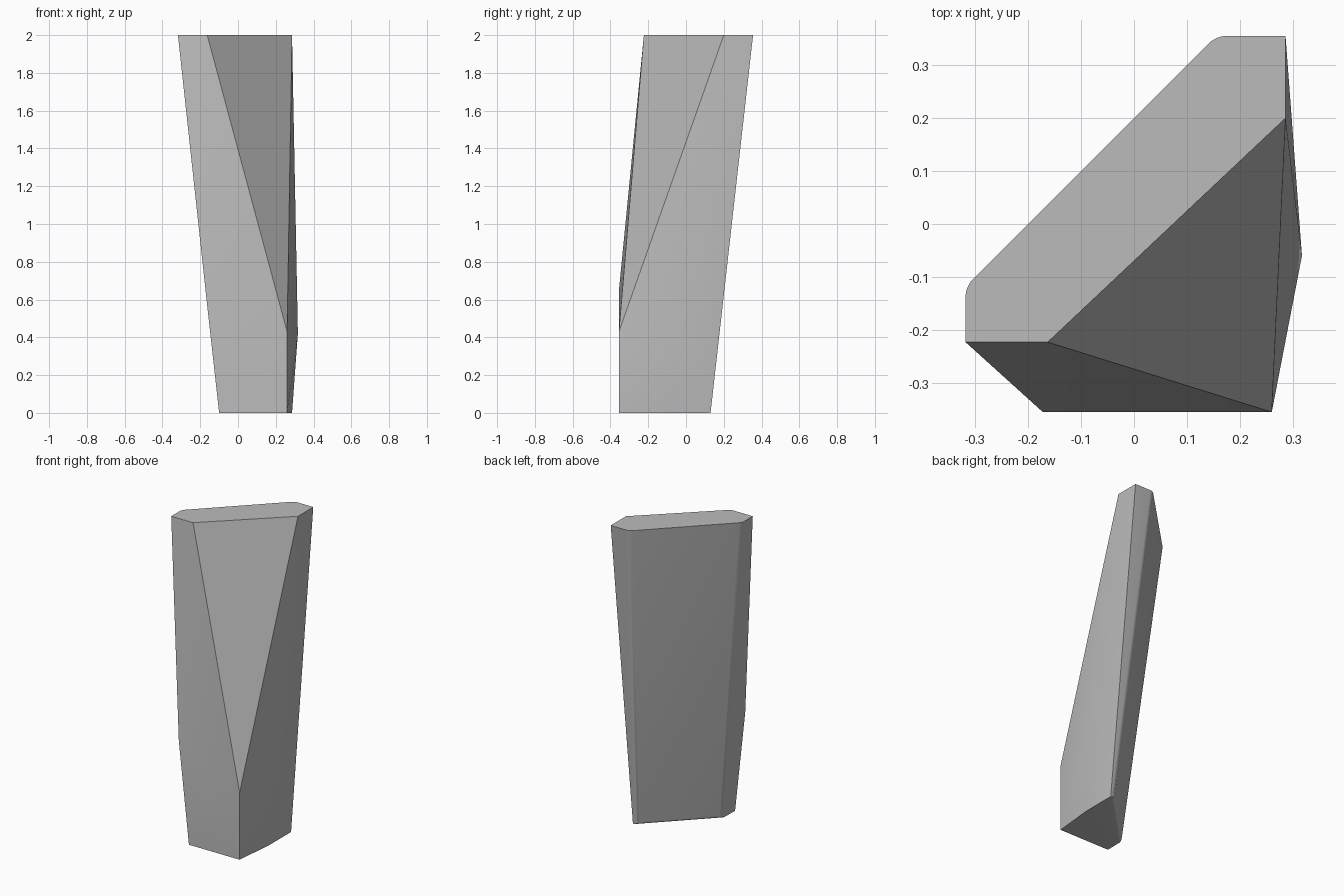
import bpy, bmesh, math
from mathutils import Vector

old = bpy.data.objects.get("Cube")
if old:
    bpy.data.objects.remove(old, do_unlink=True)

# Single flat grey
grey = bpy.data.materials.new("stone_grey")
grey.use_nodes = True
colour = (0.5, 0.5, 0.5, 1)
grey.diffuse_color = colour
grey.node_tree.nodes["Principled BSDF"].inputs["Base Color"].default_value = colour

# Outlines of the two ends, plus the three corners on the sides
top = [(-.318, -.223), (-.163, -.223), (.286, .2), (.286, .355), (.155, .355), (-.318, -.118)]
bottom = [(-.1, -.355), (.26, -.355), (.286, -.09), (.286, .13), (.26, .13), (-.1, -.23)]
side = [(-.172, -.355, .65), (.26, -.355, .43), (.317, -.06, .42)]
points = [(x, y, 2) for x, y in top] + [(x, y, 0) for x, y in bottom] + side

# Faceted slab: the convex skin around the corners
bm = bmesh.new()
for p in points:
    bm.verts.new(p)
bmesh.ops.convex_hull(bm, input=bm.verts[:])
bmesh.ops.dissolve_limit(bm, angle_limit=math.radians(0.8),
                         verts=bm.verts[:], edges=bm.edges[:])
bm.normal_update()

# Softened edges around the broad back, except at the top
back_dir = Vector((-1, 1, 0)).normalized()
back = max(bm.faces, key=lambda f: f.normal.dot(back_dir))
soft = [e for e in back.edges if min(v.co.z for v in e.verts) < 1]
bmesh.ops.bevel(bm, geom=soft, offset=0.018, segments=4, profile=0.5,
                affect='EDGES', clamp_overlap=True)
bmesh.ops.recalc_face_normals(bm, faces=bm.faces[:])

mesh = bpy.data.meshes.new("stone_slab")
bm.to_mesh(mesh)
bm.free()
mesh.materials.append(grey)
slab = bpy.data.objects.new("stone_slab", mesh)
bpy.context.collection.objects.link(slab)

# Smooth shading with sharp main edges
bpy.ops.object.select_all(action='DESELECT')
slab.select_set(True)
bpy.context.view_layer.objects.active = slab
bpy.ops.object.shade_smooth_by_angle(angle=math.radians(30))
